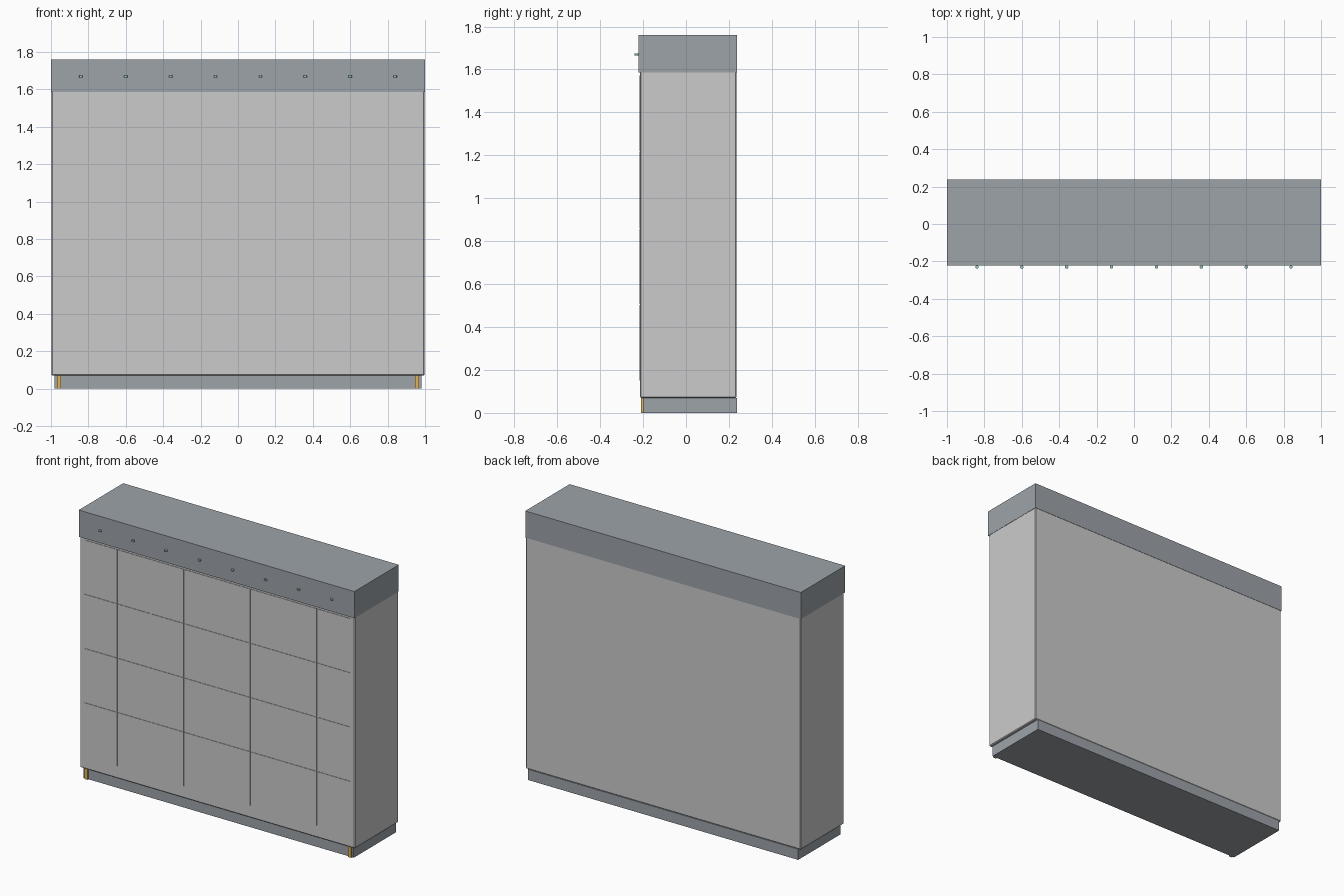
import bpy, bmesh
from mathutils import Vector

if "Cube" in bpy.data.objects:
    bpy.data.objects.remove(bpy.data.objects["Cube"])


def material(name, rgb):
    m = bpy.data.materials.new(name)
    m.diffuse_color = (*rgb, 1)
    m.use_nodes = True
    m.node_tree.nodes["Principled BSDF"].inputs["Base Color"].default_value = m.diffuse_color
    return m


slate = material("slate", (0.34, 0.37, 0.40))
amber = material("amber", (0.75, 0.45, 0.10))
teal = material("teal", (0.30, 0.60, 0.52))


def box(name, x, y, z, mat=None):
    """Box from (min, max) ranges on each axis."""
    bm = bmesh.new()
    bmesh.ops.create_cube(bm, size=1)
    for v in bm.verts:
        v.co = Vector([r[0] if c < 0 else r[1] for c, r in zip(v.co, (x, y, z))])
    me = bpy.data.meshes.new(name)
    bm.to_mesh(me)
    bm.free()
    ob = bpy.data.objects.new(name, me)
    bpy.context.collection.objects.link(ob)
    if mat:
        me.materials.append(mat)
    return ob


# Recessed plinth, main cabinet with eased edges, overhanging header
box("plinth", (-0.98, 0.98), (-0.2, 0.237), (0, 0.07), slate)
body = box("cabinet_body", (-0.998, 0.998), (-0.214, 0.236), (0.07, 1.59))
bevel = body.modifiers.new("eased_edges", 'BEVEL')
bevel.width = 0.005
bevel.segments = 1
box("header", (-1, 1), (-0.222, 0.238), (1.585, 1.76), slate)

# Amber strips at the plinth ends
for s in (-1, 1):
    box("plinth_strip", (s * 0.957 - 0.011, s * 0.957 + 0.011), (-0.21, -0.2), (0, 0.07), amber)

# Flush grid of locker doors, 8 columns by 4 rows
cols, rows, w, h, gap = 8, 4, 0.2415, 0.356, 0.003
for i in range(cols):
    for j in range(rows):
        x = (i - cols / 2) * w
        z = 0.149 + j * h
        box("locker_door", (x + gap / 2, x + w - gap / 2), (-0.217, -0.212),
            (z + gap / 2, z + h - gap / 2))

# Small header lamps, one above each column
for i in range(cols):
    bpy.ops.mesh.primitive_cylinder_add(vertices=16, radius=0.009, depth=0.009,
                                        location=((i - 3.5) * 0.24, -0.230, 1.669))
    lamp = bpy.context.object
    lamp.name = "header_lamp"
    lamp.data.materials.append(teal)
    bpy.ops.object.shade_smooth_by_angle()
